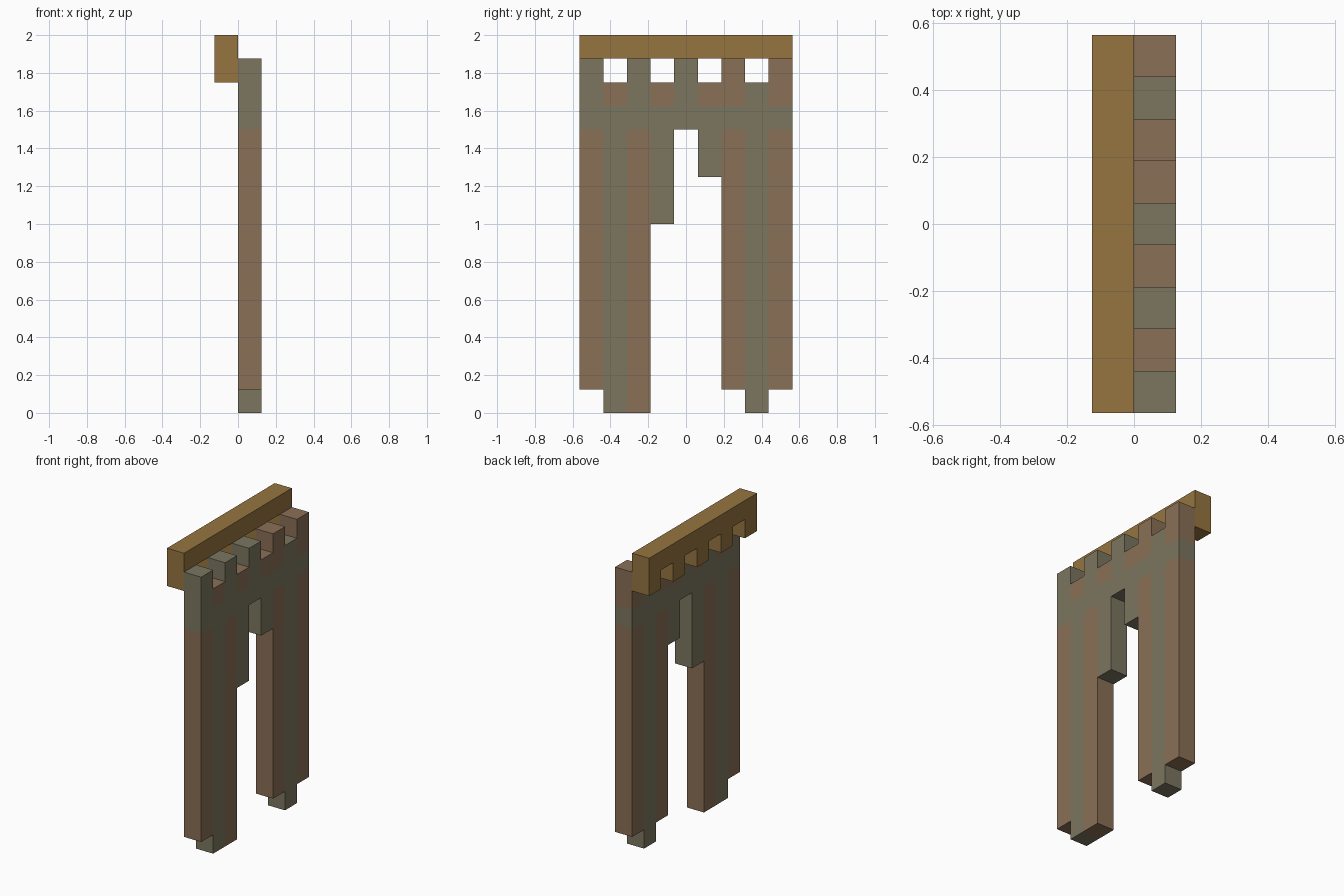
import bpy
import bmesh
from mathutils import Vector

if "Cube" in bpy.data.objects:
    bpy.data.objects.remove(bpy.data.objects["Cube"], do_unlink=True)

U = 0.125          # block size
Y0 = -4.5 * U      # start of the first column


def linear(c):
    c /= 255
    return c / 12.92 if c <= 0.04045 else ((c + 0.055) / 1.055) ** 2.4


def material(name, rgb):
    m = bpy.data.materials.new(name)
    col = tuple(linear(c) for c in rgb) + (1.0,)
    m.diffuse_color = col
    m.use_nodes = True
    bsdf = m.node_tree.nodes["Principled BSDF"]
    bsdf.inputs["Base Color"].default_value = col
    bsdf.inputs["Roughness"].default_value = 0.9
    return m


GREY = material("grey_cloth", (124, 118, 96))
BROWN = material("brown_cloth", (138, 112, 86))
WOOD = material("golden_wood", (150, 117, 64))


def block_object(name, cells, x0, mats):
    """Outer skin of a one-block-thick slab; cells maps (column, row) to a material index."""
    bm = bmesh.new()

    def quad(corners, idx):
        verts = [bm.verts.new((x0 + x * U, Y0 + y * U, z * U)) for x, y, z in corners]
        bm.faces.new(verts).material_index = idx

    for (c, r), idx in cells.items():
        base = Vector((0, c, r))
        for axis in range(3):
            for side in (0, 1):
                step = [0, 0, 0]
                step[axis] = 2 * side - 1
                if axis and (c + step[1], r + step[2]) in cells:
                    continue
                n, u, v = (Vector([float(i == (axis + k) % 3) for i in range(3)]) for k in range(3))
                o = base + n * side
                loop = [o, o + u, o + u + v, o + v]
                quad(loop if side else loop[::-1], idx)

    # Weld the blocks and merge flat areas of one colour
    bmesh.ops.remove_doubles(bm, verts=bm.verts, dist=1e-4)
    bmesh.ops.dissolve_limit(bm, angle_limit=0.01, verts=bm.verts, edges=bm.edges,
                             delimit={'MATERIAL'})
    me = bpy.data.meshes.new(name)
    bm.to_mesh(me)
    bm.free()
    for m in mats:
        me.materials.append(m)
    ob = bpy.data.objects.new(name, me)
    bpy.context.collection.objects.link(ob)
    return ob


# Hanging cloth: per column, (bottom row, top row, colour) with 0 grey, 1 brown
strips = [
    [(1, 12, 1), (12, 15, 0)],
    [(0, 13, 0), (13, 14, 1)],
    [(0, 12, 1), (12, 15, 0)],
    [(8, 13, 0), (13, 14, 1)],
    [(12, 15, 0)],
    [(10, 13, 0), (13, 14, 1)],
    [(1, 12, 1), (12, 13, 0), (13, 15, 1)],
    [(0, 14, 0)],
    [(1, 12, 1), (12, 13, 0), (13, 15, 1)],
]
cloth = {(c, r): idx for c, parts in enumerate(strips)
         for lo, hi, idx in parts for r in range(lo, hi)}
block_object("hanging_cloth", cloth, 0.0, [GREY, BROWN])

# Top rail with a tooth under every other column
rail = {(c, 15): 0 for c in range(9)}
rail.update({(c, 14): 0 for c in range(0, 9, 2)})
block_object("top_rail", rail, -U, [WOOD])
